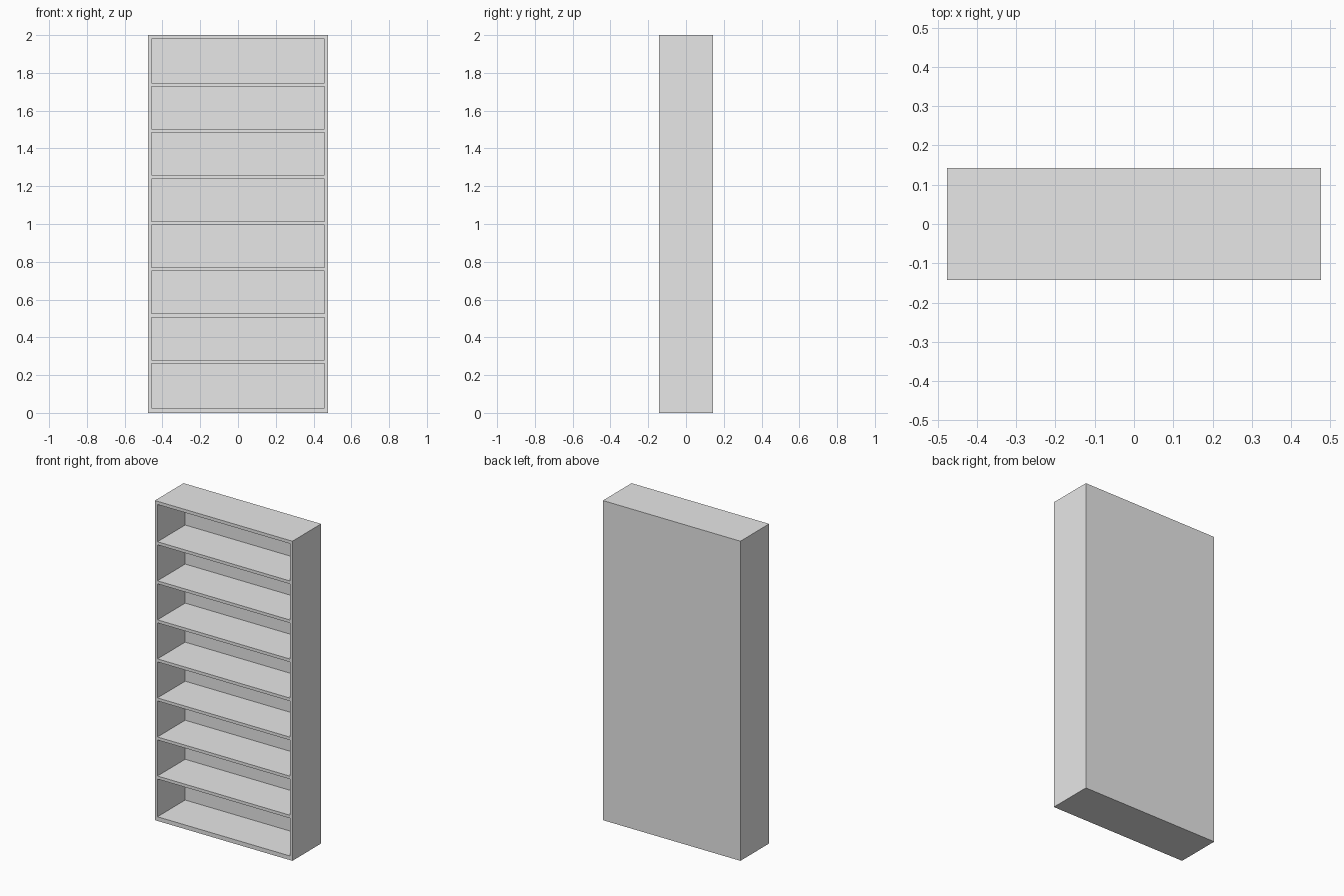
import bpy

if "Cube" in bpy.data.objects:
    bpy.data.objects.remove(bpy.data.objects["Cube"])

# Overall size and board thicknesses
HX, HY, H = 0.476, 0.142, 2.0
SIDE, BACK, SHELF = 0.018, 0.01, 0.019
BOTTOM, TOP = 0.026, 0.02

grey = bpy.data.materials.new("plain_grey")
grey.diffuse_color = (0.8, 0.8, 0.8, 1.0)
grey.use_nodes = True
grey.node_tree.nodes["Principled BSDF"].inputs["Base Color"].default_value = grey.diffuse_color


def board(name, low, high):
    """Add a box spanning two opposite corners."""
    bpy.ops.mesh.primitive_cube_add(size=1)
    ob = bpy.context.object
    ob.name = name
    for v in ob.data.vertices:
        for i in range(3):
            v.co[i] = low[i] if v.co[i] < 0 else high[i]
    ob.data.materials.append(grey)
    return ob


inner = HX - SIDE

# Side panels, full height
board("left_side", (-HX, -HY, 0), (-inner, HY, H))
board("right_side", (inner, -HY, 0), (HX, HY, H))

# Top and bottom boards between the sides
board("bottom_board", (-inner, -HY, 0), (inner, HY, BOTTOM))
board("top_board", (-inner, -HY, H - TOP), (inner, HY, H))

# Thin back panel
board("back_panel", (-inner, HY - BACK, BOTTOM), (inner, HY, H - TOP))

# Seven evenly spaced shelves
for i in range(7):
    z = 0.262 + i * 0.2443
    board(f"shelf_{i + 1}", (-inner, -HY, z), (inner, HY - BACK, z + SHELF))
